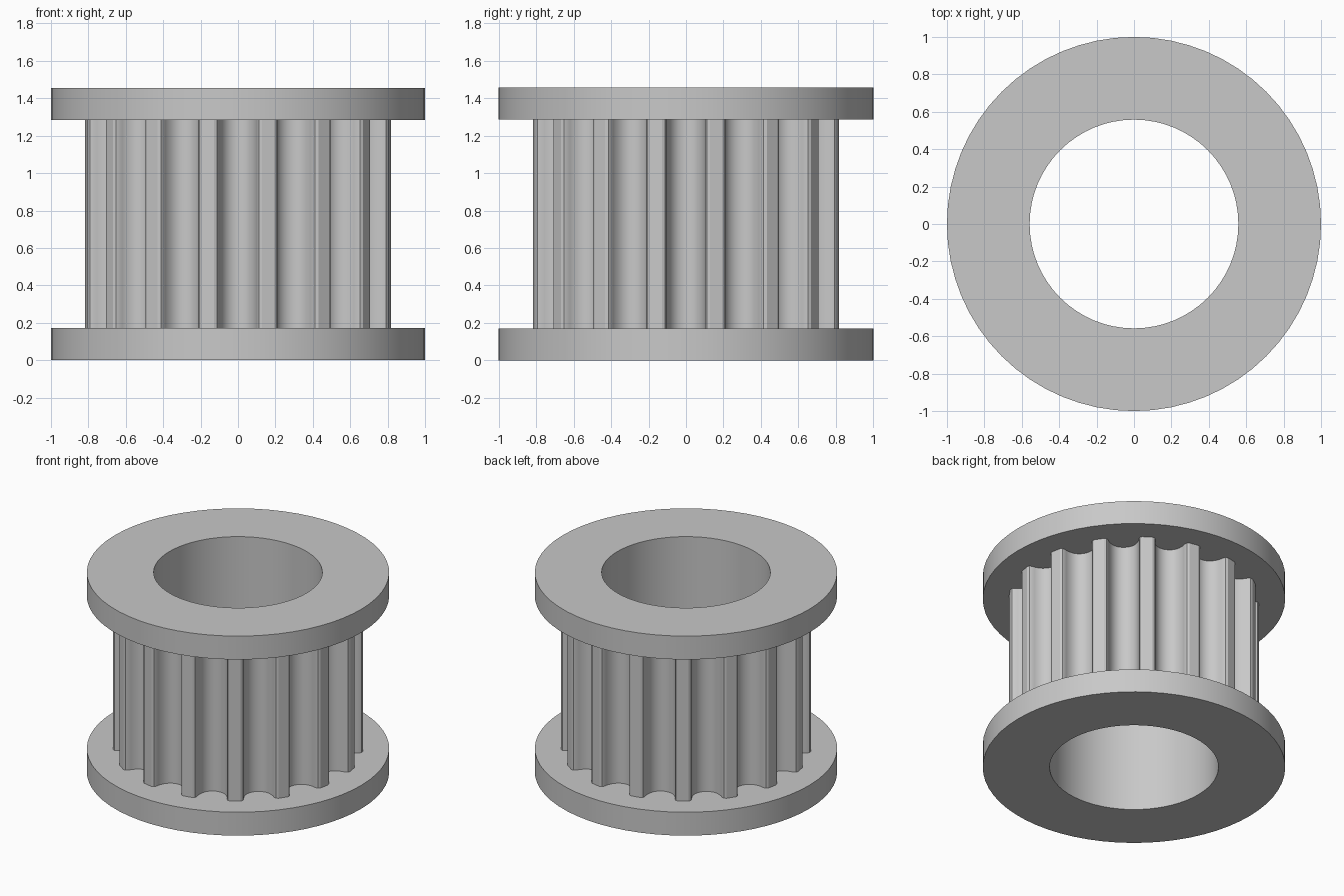
import bpy, bmesh
from math import cos, sin, pi, sqrt
from mathutils import Matrix, Vector

cube = bpy.data.objects.get("Cube")
if cube:
    bpy.data.objects.remove(cube, do_unlink=True)

TEETH = 16
BORE_R, FLANGE_R, TOOTH_R = 0.558, 1.0, 0.827
FLANGE_H, HEIGHT = 0.171, 1.456
SEGMENTS = 64

grey = bpy.data.materials.new("plain grey")
grey.use_nodes = True
grey.diffuse_color = (0.58, 0.58, 0.58, 1)
grey.node_tree.nodes["Principled BSDF"].inputs["Base Color"].default_value = grey.diffuse_color


def circle(radius):
    return [(radius * cos(2 * pi * i / SEGMENTS), radius * sin(2 * pi * i / SEGMENTS))
            for i in range(SEGMENTS)]


def toothed_outline():
    # Half of one groove as (half width, depth), from the lip to the floor
    half = [(0.128, 0), (0.111, 0.006), (0.102, 0.022), (0.099, 0.041), (0.094, 0.059),
            (0.086, 0.076), (0.077, 0.092), (0.061, 0.109), (0.043, 0.121), (0.022, 0.128)]
    groove = [(-w, d) for w, d in half] + [(0, 0.131)] + [(w, d) for w, d in reversed(half)]
    lip = sqrt(TOOTH_R ** 2 - half[0][0] ** 2)
    points = []
    for i in range(TEETH):
        turn = Matrix.Rotation(2 * pi * i / TEETH, 2)
        points += [tuple(turn @ Vector((lip - d, w))) for w, d in groove]
    return points


def wall(bm, outline, z0, z1, inward=False):
    rings = [[bm.verts.new((x, y, z)) for x, y in outline] for z in (z0, z1)]
    low, high = rings
    for i in range(len(outline)):
        j = (i + 1) % len(outline)
        quad = [low[i], low[j], high[j], high[i]]
        bm.faces.new(quad[::-1] if inward else quad)
    return rings


def sleeve(name, outline, z0, z1, capped):
    # Outer wall and bore, with flat end rings where they are exposed
    bm = bmesh.new()
    outer = wall(bm, outline, z0, z1)
    inner = wall(bm, circle(BORE_R), z0, z1, inward=True)
    if capped:
        for level in (0, 1):
            o, n = outer[level], inner[level]
            for i in range(SEGMENTS):
                j = (i + 1) % SEGMENTS
                quad = [o[i], o[j], n[j], n[i]]
                bm.faces.new(quad if level else quad[::-1])
    mesh = bpy.data.meshes.new(name)
    bm.to_mesh(mesh)
    bm.free()
    mesh.materials.append(grey)
    obj = bpy.data.objects.new(name, mesh)
    bpy.context.collection.objects.link(obj)
    bpy.ops.object.select_all(action='DESELECT')
    obj.select_set(True)
    bpy.context.view_layer.objects.active = obj
    bpy.ops.object.shade_smooth_by_angle(angle=pi / 6)


# Flanges and the toothed barrel between them
sleeve("bottom_flange", circle(FLANGE_R), 0, FLANGE_H, True)
sleeve("top_flange", circle(FLANGE_R), HEIGHT - FLANGE_H, HEIGHT, True)
sleeve("toothed_barrel", toothed_outline(), FLANGE_H, HEIGHT - FLANGE_H, False)
